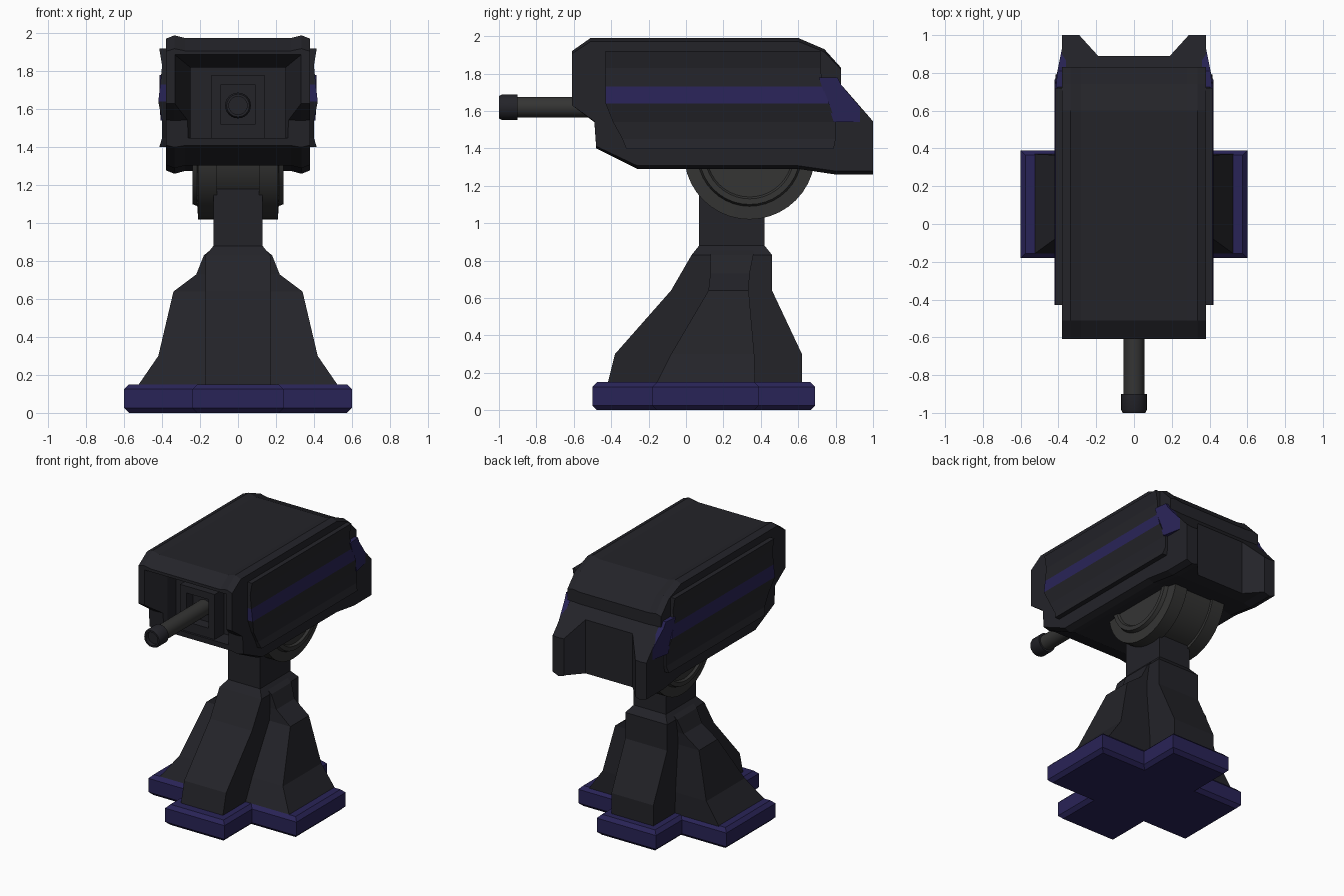
import bpy, bmesh
from math import sin, cos, pi, radians

if "Cube" in bpy.data.objects:
    bpy.data.objects.remove(bpy.data.objects["Cube"])


def material(name, rgb):
    m = bpy.data.materials.new(name)
    m.diffuse_color = (*rgb, 1)
    m.use_nodes = True
    m.node_tree.nodes["Principled BSDF"].inputs["Base Color"].default_value = m.diffuse_color
    return m


DARK = material("dark_metal", (.017, .017, .022))
PURPLE = material("purple_paint", (.022, .017, .095))
GREY = material("grey_metal", (.035, .035, .034))


def loft(name, rings, mats, accent=(), smooth=False):
    """Skin a list of rings (equal point counts), cap both ends; accent bands use mats[1]."""
    bm = bmesh.new()
    vs = [[bm.verts.new(p) for p in r] for r in rings]
    n = len(rings[0])
    for k in range(len(vs) - 1):
        for i in range(n):
            j = (i + 1) % n
            f = bm.faces.new((vs[k][i], vs[k][j], vs[k + 1][j], vs[k + 1][i]))
            f.material_index = int(k in accent)
    bm.faces.new(vs[0])
    bm.faces.new(vs[-1])
    bmesh.ops.recalc_face_normals(bm, faces=bm.faces)
    me = bpy.data.meshes.new(name)
    bm.to_mesh(me)
    bm.free()
    for m in mats:
        me.materials.append(m)
    ob = bpy.data.objects.new(name, me)
    bpy.context.collection.objects.link(ob)
    if smooth:
        bpy.ops.object.select_all(action='DESELECT')
        ob.select_set(True)
        bpy.context.view_layer.objects.active = ob
        bpy.ops.object.shade_smooth_by_angle(angle=radians(30))
    return ob


def rect_z(z, x0, x1, y0, y1):
    return [(x0, y0, z), (x1, y0, z), (x1, y1, z), (x0, y1, z)]


def rect_y(y, hx, z0, z1):
    return [(-hx, y, z0), (hx, y, z0), (hx, y, z1), (-hx, y, z1)]


def circle(axis, pos, r, a, b, n):
    pts = [(r * cos(2 * pi * i / n), r * sin(2 * pi * i / n)) for i in range(n)]
    if axis == 'X':
        return [(pos, a + u, b + v) for u, v in pts]
    return [(a + u, pos, b + v) for u, v in pts]


# Cross-shaped foot plate with chamfered rims
def cross(z, i):
    X, x, y0, y1, Y0, Y1 = .6 - i, .24 - i, -.18 + i, .39 - i, -.5 + i, .69 - i
    return [(px, py, z) for px, py in (
        (-x, Y0), (x, Y0), (x, y0), (X, y0), (X, y1), (x, y1),
        (x, Y1), (-x, Y1), (-x, y1), (-X, y1), (-X, y0), (-x, y0))]


loft("foot_plate", [cross(0, .025), cross(.025, 0), cross(.125, 0), cross(.15, .025)], [PURPLE])

# Pedestal: front-back web, side web and neck
loft("pedestal_front_back", [rect_z(z, -x, x, a, b) for z, x, a, b in (
    (.14, .17, -.42, .62), (.30, .17, -.38, .62), (.64, .17, -.08, .46),
    (.83, .17, .03, .46), (.88, .13, .07, .42))], [DARK])
loft("pedestal_sides", [rect_z(z, -x, x, a, b) for z, x, a, b in (
    (.14, .53, -.16, .37), (.30, .42, -.08, .365), (.64, .34, .12, .335),
    (.73, .22, .13, .34), (.83, .18, .13, .36), (.88, .12, .13, .36))], [DARK])
loft("neck", [rect_z(z, -.13, .13, .07, .42) for z in (.87, 1.2)], [DARK])

# Tilt joint: stepped disc about the x axis
half = [(.11, .33), (.11, .35), (.21, .35), (.215, .28), (.24, .27), (.24, .24), (.225, .23)]
steps = [(-x, r) for x, r in reversed(half)] + half
loft("tilt_joint", [circle('X', x, r, .34, 1.37, 40) for x, r in steps], [GREY], smooth=True)

# Head housing: side profile skinned across x, with raised edge ridges
profile = [(-.61, 1.92), (-.51, 1.99), (.60, 1.99), (.74, 1.93), (.83, 1.83), (.83, 1.74),
           (1, 1.54), (1, 1.26), (.8, 1.26), (.6, 1.29), (-.26, 1.29), (-.48, 1.40),
           (-.49, 1.54), (-.61, 1.63)]


def section(x, s):
    return [(x, y, 1.63 + (z - 1.63) * s) for y, z in profile]


housing = loft("head_housing", [section(x, s) for x, s in (
    (-.38, .95), (-.335, 1), (-.28, .96), (.28, .96), (.335, 1), (.38, .95))], [DARK, PURPLE])

# Front funnel and rear notch cut from the housing
cutters = [
    loft("front_cutter", [rect_y(-.66, .36, 1.44, 1.91), rect_y(-.46, .25, 1.45, 1.82),
                          rect_y(-.36, .25, 1.45, 1.82)], [DARK]),
    loft("rear_cutter", [rect_y(.89, .19, 1.1, 1.95), rect_y(1.03, .317, 1.1, 1.95)], [DARK])]
for c in cutters:
    c.hide_render = True
    mod = housing.modifiers.new(c.name, 'BOOLEAN')
    mod.object = c
    mod.solver = 'EXACT'
bpy.context.view_layer.update()
cut = bpy.data.meshes.new_from_object(
    housing.evaluated_get(bpy.context.evaluated_depsgraph_get()))
housing.modifiers.clear()
for c in cutters:
    bpy.data.objects.remove(c)

# Paint the side band and the rear fins
bm = bmesh.new()
bm.from_mesh(cut)
for z in (1.54, 1.78):
    bmesh.ops.bisect_plane(bm, geom=bm.verts[:] + bm.edges[:] + bm.faces[:],
                           plane_co=(0, 0, z), plane_no=(0, 0, 1))
bm.normal_update()
for f in bm.faces:
    c, n = f.calc_center_median(), f.normal
    side = abs(n.x) > .9 and abs(c.x) > .37 and 1.54 < c.z < 1.78
    fin_top = c.y > .83 and n.z > .3 and abs(c.x) > .2 and c.z < 1.75
    fin_inner = c.y > .9 and n.x * c.x < -.02
    f.material_index = int(side or fin_top or fin_inner)
bm.to_mesh(cut)
bm.free()
cut.materials.clear()
for m in (DARK, PURPLE):
    cut.materials.append(m)
housing.data = cut

# Side armour panels with a purple stripe, and rear guards
for s, label in ((-1, "left"), (1, "right")):
    rows = [(1.92, .415, -.43, .72), (1.83, .40, -.43, .72), (1.73, .41, -.43, .73),
            (1.64, .42, -.43, .765), (1.54, .40, -.39, .80), (1.45, .40, -.34, .80),
            (1.40, .415, -.32, .79)]
    loft(label + "_armour", [rect_z(z, .36 * s, x * s, a, b) for z, x, a, b in rows],
         [DARK, PURPLE], accent=(2,))
    guard = [(.71, 1.78), (.81, 1.78), (.83, 1.74), (.93, 1.62), (.93, 1.54), (.79, 1.54)]
    loft(label + "_rear_guard", [
        [(.36 * s, y, z) for y, z in guard],
        [(s * (.415 - max(0, y - .76) * .2), y, z) for y, z in guard]], [PURPLE])

# Breech frame and barrel
loft("breech_frame", [rect_y(-.34, .14, 1.45, 1.78), rect_y(-.47, .14, 1.45, 1.78),
                      rect_y(-.47, .09, 1.52, 1.73), rect_y(-.39, .09, 1.52, 1.73)], [DARK])
loft("barrel", [circle('Y', y, .055, 0, 1.62, 24) for y in (-.36, -.92)], [GREY], smooth=True)
loft("muzzle", [circle('Y', y, r, 0, 1.62, 24) for y, r in (
    (-.9, .05), (-.9, .068), (-.985, .068), (-1, .06), (-1, .048), (-.97, .048))],
     [DARK], smooth=True)
